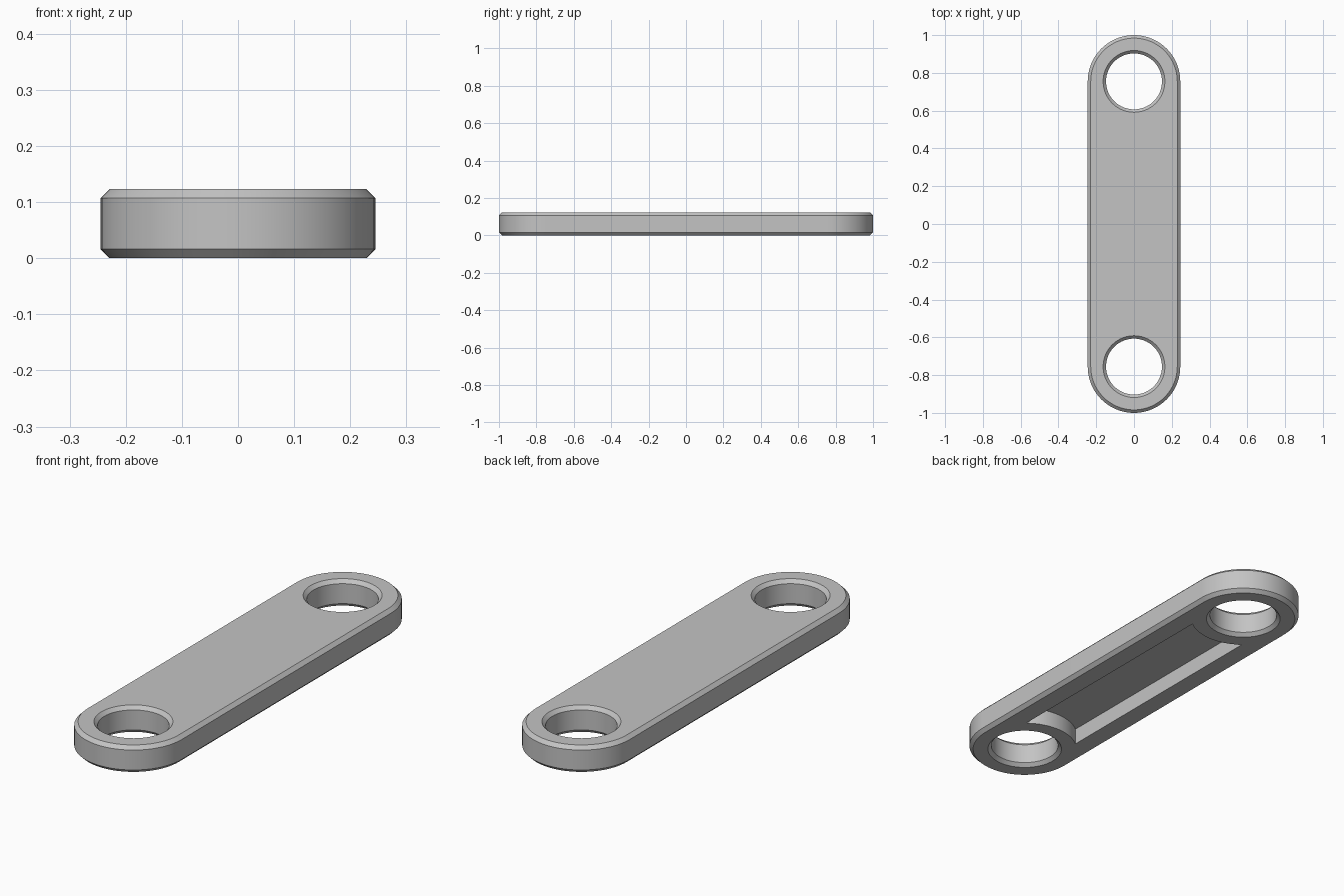
import bpy
import bmesh
from math import sin, cos, pi, asin, radians

cube = bpy.data.objects.get("Cube")
if cube:
    bpy.data.objects.remove(cube, do_unlink=True)

HEIGHT, RADIUS, CENTRE = 0.123, 0.245, 0.755
CHAMFER, BORE = 0.016, 0.148
POCKET_HALF, POCKET_DEPTH, BOSS = 0.143, 0.075, 0.23
STEPS = 40

grey = bpy.data.materials.new("plain grey")
grey.use_nodes = True
colour = (0.55, 0.55, 0.55, 1)
grey.diffuse_color = colour
grey.node_tree.nodes["Principled BSDF"].inputs["Base Color"].default_value = colour


def arc(y, r, start, end, steps=STEPS):
    """Points along an arc centred on the long axis."""
    angles = [start + (end - start) * i / steps for i in range(steps + 1)]
    return [(r * cos(a), y + r * sin(a)) for a in angles]


def stadium(r):
    return arc(CENTRE, r, 0, pi) + arc(-CENTRE, r, pi, 2 * pi)


def loft(name, layers):
    """Skin a closed solid through (outline, z) layers."""
    bm = bmesh.new()
    rings = [[bm.verts.new((x, y, z)) for x, y in outline] for outline, z in layers]
    for low, high in zip(rings, rings[1:]):
        n = len(low)
        for i in range(n):
            j = (i + 1) % n
            bm.faces.new((low[i], low[j], high[j], high[i]))
    bm.faces.new(rings[0][::-1])
    bm.faces.new(rings[-1])
    bmesh.ops.recalc_face_normals(bm, faces=bm.faces)
    mesh = bpy.data.meshes.new(name)
    bm.to_mesh(mesh)
    bm.free()
    obj = bpy.data.objects.new(name, mesh)
    mesh.materials.append(grey)
    bpy.context.collection.objects.link(obj)
    return obj


# Rounded bar with chamfered rims
link_bar = loft("link_bar", [
    (stadium(RADIUS - CHAMFER), 0),
    (stadium(RADIUS), CHAMFER),
    (stadium(RADIUS), HEIGHT - CHAMFER),
    (stadium(RADIUS - CHAMFER), HEIGHT)])

# Chamfered through holes, one at each end
cutters = []
flare, over = BORE + 0.015, 0.02
for side, y in (("back", CENTRE), ("front", -CENTRE)):
    def ring(r):
        return arc(y, r, 0, 2 * pi, 2 * STEPS)[:-1]
    cutters.append(loft(side + "_hole_cutter", [
        (ring(flare + over), -over),
        (ring(BORE), CHAMFER),
        (ring(BORE), HEIGHT - CHAMFER),
        (ring(flare + over), HEIGHT + over)]))

# Underside pocket, its ends curving around the hole bosses
half = asin(POCKET_HALF / BOSS)
outline = (arc(CENTRE, BOSS, -pi / 2 + half, -pi / 2 - half)
           + arc(-CENTRE, BOSS, pi / 2 + half, pi / 2 - half))
cutters.append(loft("pocket_cutter", [(outline, -over), (outline, POCKET_DEPTH)]))

# Cut the bar, then bake the result
for cutter in cutters:
    mod = link_bar.modifiers.new(cutter.name, "BOOLEAN")
    mod.operation = "DIFFERENCE"
    mod.solver = "EXACT"
    mod.object = cutter
    cutter.hide_render = True

bpy.ops.object.select_all(action="DESELECT")
link_bar.select_set(True)
bpy.context.view_layer.objects.active = link_bar
for cutter in cutters:
    bpy.ops.object.modifier_apply(modifier=cutter.name)
    bpy.data.objects.remove(cutter, do_unlink=True)

bpy.ops.object.shade_smooth_by_angle(angle=radians(30))
